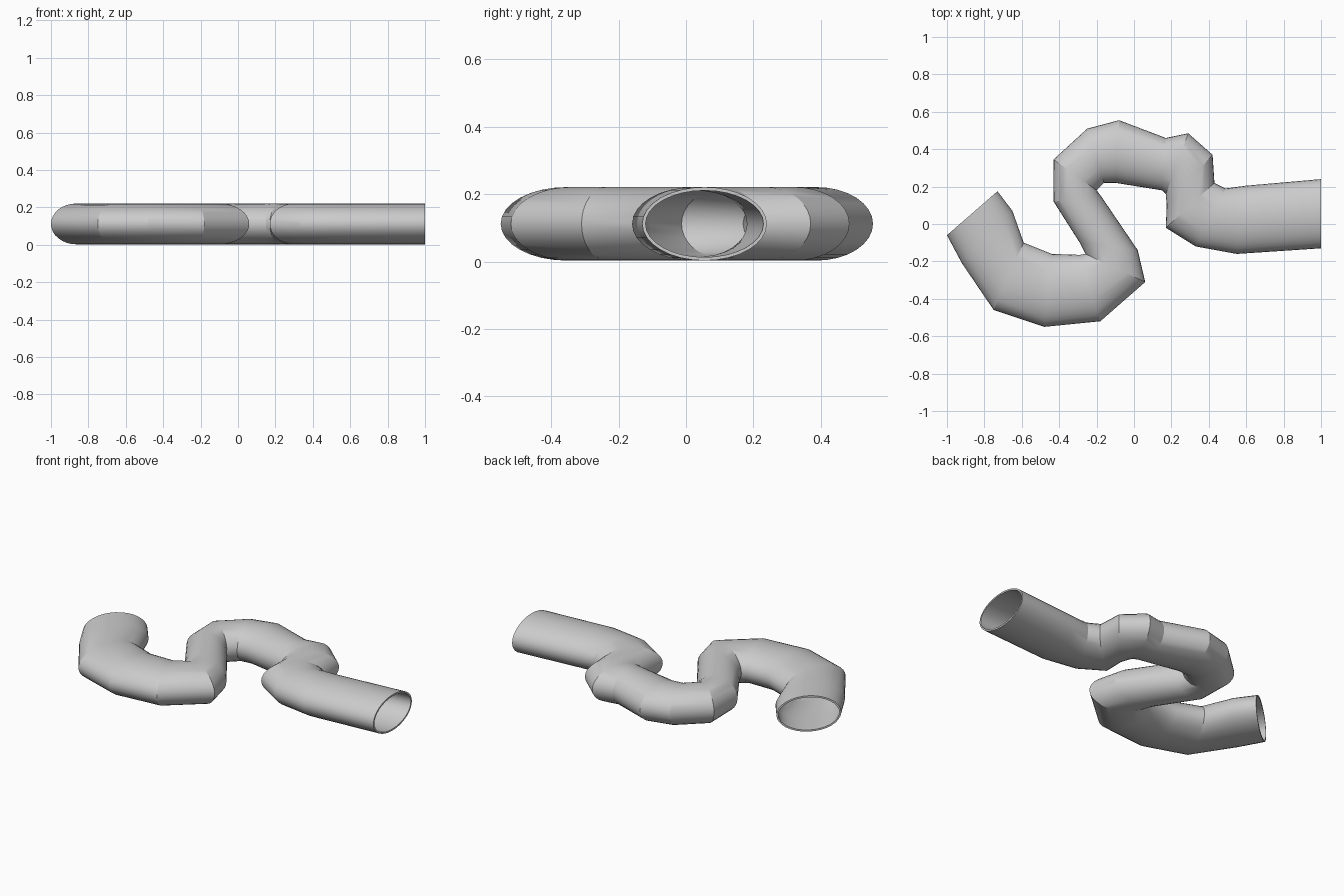
import bpy, bmesh, math
from mathutils import Vector

if "Cube" in bpy.data.objects:
    bpy.data.objects.remove(bpy.data.objects["Cube"])

SIDES = 32
Z_MID, HALF_H, WALL = 0.112, 0.109, 0.010

# Bend stations seen from above: (right edge x, y, left edge x, y)
stations = [
    (-1.00, -0.06, -0.73, 0.175),
    (-0.92, -0.21, -0.65, 0.07),
    (-0.75, -0.46, -0.59, -0.10),
    (-0.48, -0.55, -0.44, -0.16),
    (-0.18, -0.52, -0.29, -0.165),
    (0.06, -0.31, -0.26, -0.16),
    (0.02, -0.14, -0.29, -0.10),
    (-0.17, 0.14, -0.43, 0.12),
    (-0.20, 0.18, -0.43, 0.345),
    (-0.16, 0.22, -0.25, 0.51),
    (-0.10, 0.22, -0.08, 0.555),
    (0.15, 0.18, 0.17, 0.46),
    (0.17, 0.16, 0.29, 0.485),
    (0.175, 0.10, 0.42, 0.37),
    (0.17, -0.02, 0.43, 0.22),
    (0.33, -0.12, 0.49, 0.19),
    (0.55, -0.16, 0.60, 0.205),
    (1.00, -0.13, 1.00, 0.24),
]


def ring(bm, station, inset):
    """Elliptical section standing upright between the two edge points."""
    a, b = Vector((*station[:2], Z_MID)), Vector((*station[2:], Z_MID))
    mid, half = (a + b) / 2, (b - a) / 2
    half *= (half.length - inset) / half.length
    verts = []
    for i in range(SIDES):
        t = 2 * math.pi * i / SIDES
        up = Vector((0, 0, (HALF_H - inset) * math.sin(t)))
        verts.append(bm.verts.new(mid + half * math.cos(t) + up))
    return verts


def bridge(bm, r0, r1):
    for i in range(SIDES):
        j = (i + 1) % SIDES
        bm.faces.new((r0[i], r0[j], r1[j], r1[i]))


# Winding tunnel: outer skin, inner skin, and rims at both mouths
bm = bmesh.new()
outer = [ring(bm, s, 0) for s in stations]
inner = [ring(bm, s, WALL) for s in stations]
loop = outer + inner[::-1]
for k, r in enumerate(loop):
    bridge(bm, r, loop[(k + 1) % len(loop)])
bmesh.ops.recalc_face_normals(bm, faces=bm.faces)

mesh = bpy.data.meshes.new("winding_tube")
bm.to_mesh(mesh)
bm.free()
tube = bpy.data.objects.new("winding_tube", mesh)
bpy.context.collection.objects.link(tube)
bpy.context.view_layer.objects.active = tube
tube.select_set(True)
bpy.ops.object.shade_smooth_by_angle(angle=math.radians(20))
